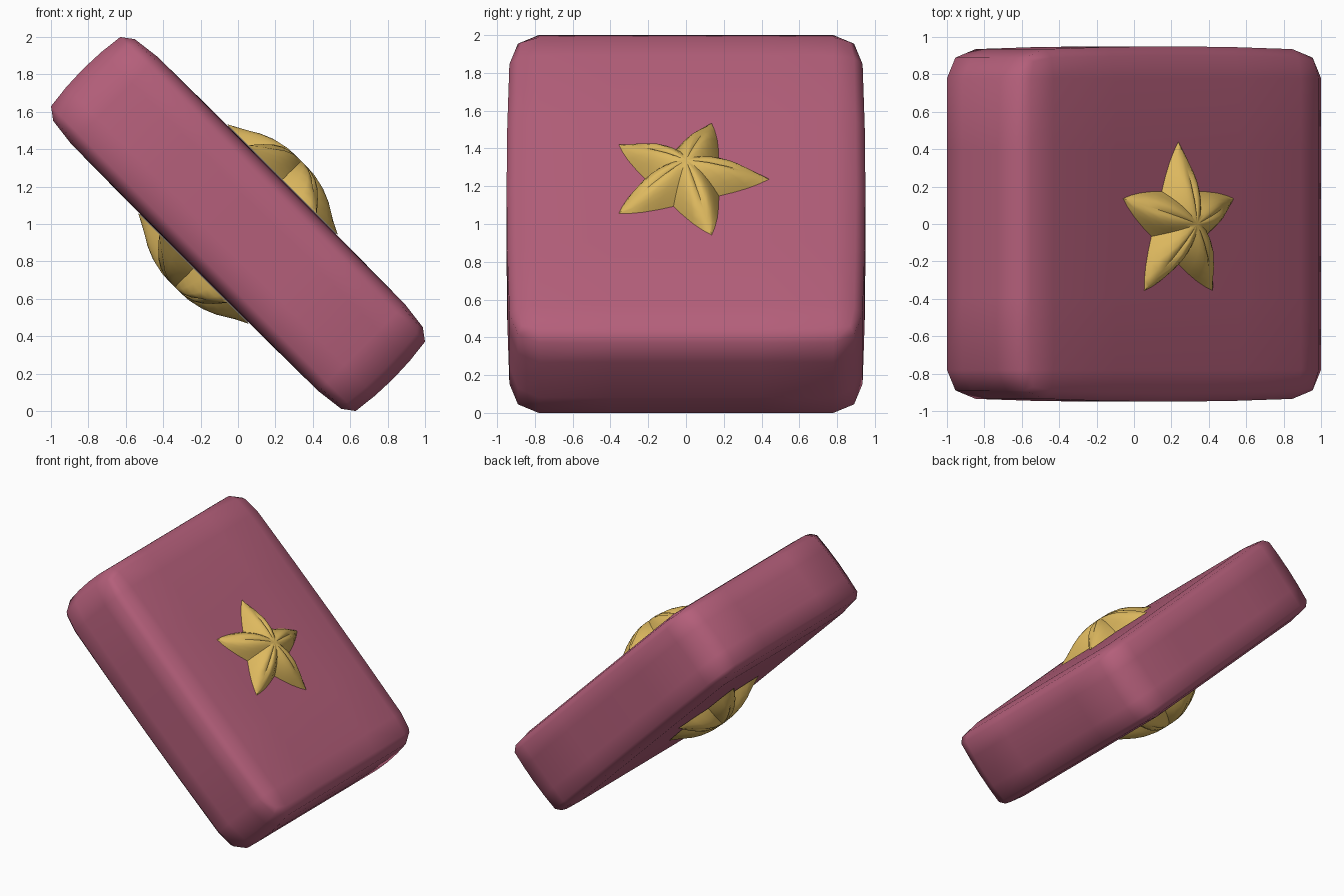
import bpy, bmesh, math
from mathutils import Vector

if "Cube" in bpy.data.objects:
    bpy.data.objects.remove(bpy.data.objects["Cube"])


def material(name, rgb):
    m = bpy.data.materials.new(name)
    m.diffuse_color = (*rgb, 1)
    m.use_nodes = True
    m.node_tree.nodes["Principled BSDF"].inputs["Base Color"].default_value = m.diffuse_color
    return m


def finish(bm, name, mat, angle):
    """Turn a bmesh into a smooth object leaning 45 degrees."""
    bmesh.ops.recalc_face_normals(bm, faces=bm.faces)
    me = bpy.data.meshes.new(name)
    bm.to_mesh(me)
    bm.free()
    me.materials.append(mat)
    ob = bpy.data.objects.new(name, me)
    bpy.context.collection.objects.link(ob)
    ob.location = (0, 0, 1)
    ob.rotation_euler = (0, math.radians(45), 0)
    bpy.ops.object.select_all(action='DESELECT')
    ob.select_set(True)
    bpy.context.view_layer.objects.active = ob
    bpy.ops.object.shade_smooth_by_angle(angle=math.radians(angle))
    return ob


pink = material("dusty pink", (0.456, 0.114, 0.195))
gold = material("soft gold", (0.73, 0.485, 0.114))

# Padded block: flat core box, elliptical rounded edges, slight bulge
CORE = (0.935, 0.78, 0.262)
ROUND = (0.217, 0.155, 0.066)
STEPS = (-3, -2, -1, 0, 1, 2, 3)          # +-3 is the rounded rim


def block_point(idx):
    p = Vector([c * max(-2, min(2, i)) / 2 for c, i in zip(CORE, idx)])
    d = Vector([(abs(i) == 3) * math.copysign(1, i) for i in idx]).normalized()
    q = [max(0, 1 - (a / c) ** 2) for a, c in zip(p, CORE)]
    p.x += d.x * (ROUND[0] + 0.02 * q[2])
    p.y += d.y * (ROUND[1] + 0.015 * q[0])
    p.z += d.z * (ROUND[2] + 0.006 * q[0] * q[1])
    return p


bm = bmesh.new()
verts = {}


def block_vert(idx):
    if idx not in verts:
        verts[idx] = bm.verts.new(block_point(idx))
    return verts[idx]


for axis in range(3):
    for side in (-3, 3):
        for a in STEPS[:-1]:
            for b in STEPS[:-1]:
                quad = []
                for i, j in ((a, b), (a + 1, b), (a + 1, b + 1), (a, b + 1)):
                    idx = [i, j]
                    idx.insert(axis, side)
                    quad.append(block_vert(tuple(idx)))
                bm.faces.new(quad)
finish(bm, "padded_block", pink, 60)

# Puffy star: shrinking copies of a five-pointed outline, raised to a dome
R_TIP, R_NOTCH, BASE, HEIGHT, SEG = 0.44, 0.215, 0.336, 0.142, 4
outline = []
for k in range(10):
    ends = []
    for j in (k, k + 1):
        ang = math.radians(90 + 36 * j)
        r = R_NOTCH if j % 2 else R_TIP
        ends.append(Vector((r * math.cos(ang), r * math.sin(ang))))
    for s in range(SEG):
        t = s / SEG
        e = 1 - t if k % 2 else t         # 0 at the tip, 1 at the notch
        pt = ends[0].lerp(ends[1], t)
        pt *= 1 + 0.07 * math.sin(math.pi * e)
        outline.append((pt, 1.6 + 1.2 * math.sin(math.pi * e) + 0.4 * e))

for name, side in (("upper_star", 1), ("lower_star", -1)):
    bm = bmesh.new()
    rings = []
    for k in (1, 0.93, 0.82, 0.68, 0.5, 0.3, 0.14):
        rings.append([bm.verts.new((p.x * k, p.y * k,
                                    side * (BASE + HEIGHT * (1 - k ** power))))
                      for p, power in outline])
    n = len(outline)
    peak = bm.verts.new((0, 0, side * (BASE + HEIGHT)))
    back = bm.verts.new((0, 0, side * BASE))
    for i in range(n):
        j = (i + 1) % n
        for lo, hi in zip(rings, rings[1:]):
            bm.faces.new((lo[i], lo[j], hi[j], hi[i]))
        bm.faces.new((rings[-1][i], rings[-1][j], peak))
        bm.faces.new((rings[0][j], rings[0][i], back))
    finish(bm, name, gold, 50)
